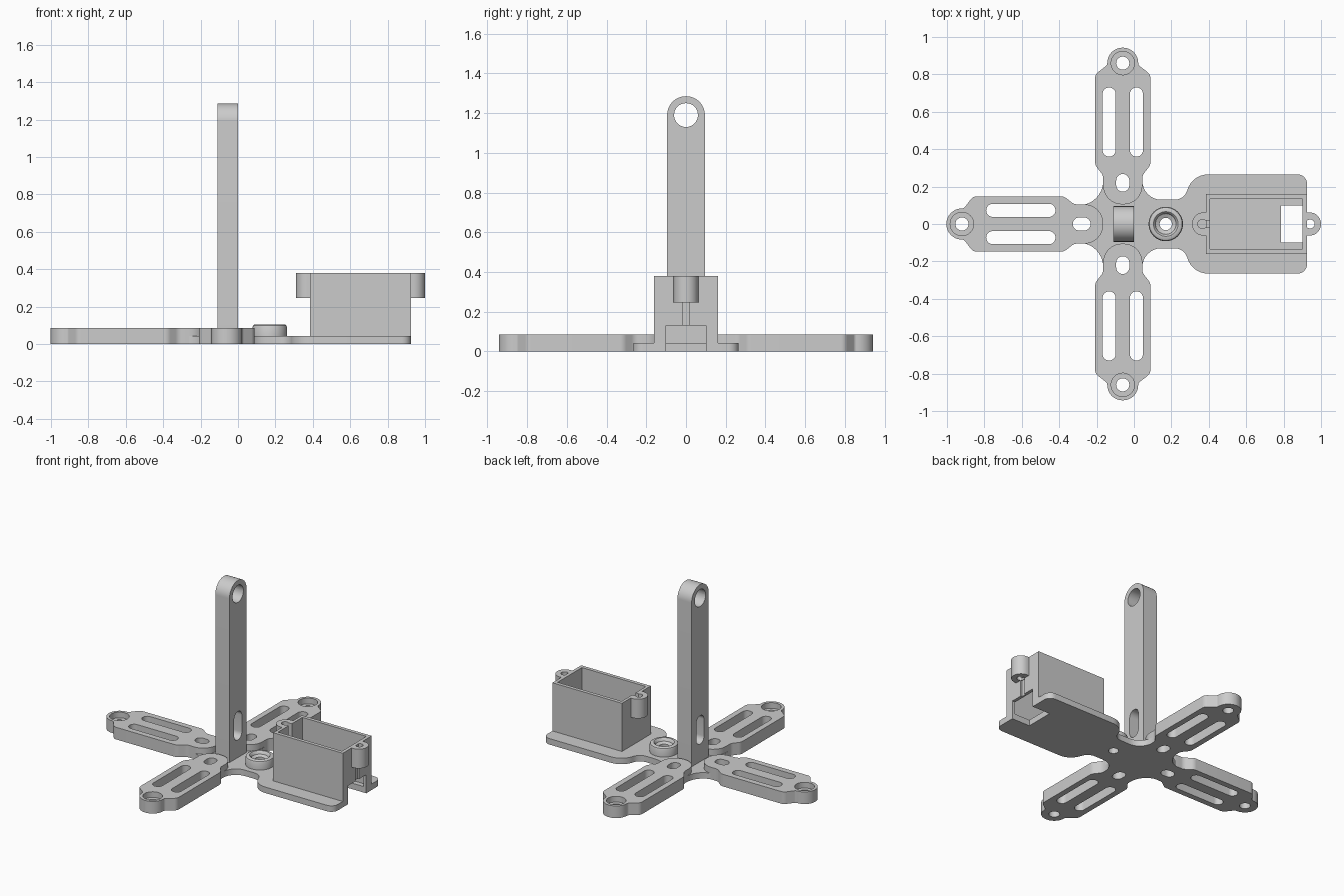
import bpy, bmesh, math
from mathutils import Matrix, Vector

cube = bpy.data.objects.get("Cube")
if cube:
    bpy.data.objects.remove(cube)

grey = bpy.data.materials.new("plain_grey")
grey.use_nodes = True
grey.diffuse_color = (0.6, 0.6, 0.6, 1)
grey.node_tree.nodes["Principled BSDF"].inputs["Base Color"].default_value = grey.diffuse_color

HUB_X = -0.06


def rounded(points, steps=8):
    """Closed outline from (x, y, radius) corners."""
    out = []
    for i, (x, y, r) in enumerate(points):
        p = Vector((x, y))
        a = (Vector(points[i - 1][:2]) - p).normalized()
        b = (Vector(points[(i + 1) % len(points)][:2]) - p).normalized()
        if r == 0:
            out.append(p)
            continue
        half = a.angle(b) / 2
        centre = p + (a + b).normalized() * r / math.sin(half)
        start = (p + a * r / math.tan(half) - centre).normalized()
        end = (p + b * r / math.tan(half) - centre).normalized()
        for k in range(steps + 1):
            out.append(centre + start.slerp(end, k / steps) * r)
    return out


def mirrored(half):
    return rounded(half + [(x, -y, r) for x, y, r in reversed(half)])


def slot(x, y, w, h):
    r = min(w, h) / 2 * 0.99
    w, h = w / 2, h / 2
    return rounded([(x - w, y - h, r), (x + w, y - h, r), (x + w, y + h, r), (x - w, y + h, r)])


def rect(x0, x1, y):
    return rounded([(x0, -y, 0), (x1, -y, 0), (x1, y, 0), (x0, y, 0)])


def finish(obj):
    obj.data.materials.clear()
    obj.data.materials.append(grey)
    bpy.ops.object.select_all(action="DESELECT")
    obj.select_set(True)
    bpy.context.view_layer.objects.active = obj
    bpy.ops.object.shade_smooth_by_angle(angle=math.radians(35))


def plate(name, outlines, z0, z1, matrix=Matrix()):
    """Extruded plate; every outline after the first is a hole."""
    curve = bpy.data.curves.new(name, "CURVE")
    curve.dimensions, curve.fill_mode = "2D", "BOTH"
    curve.extrude = (z1 - z0) / 2
    for line in outlines:
        s = curve.splines.new("POLY")
        s.points.add(len(line) - 1)
        for point, co in zip(s.points, line):
            point.co = (co.x, co.y, 0, 1)
        s.use_cyclic_u = True
    temp = bpy.data.objects.new(name + "_curve", curve)
    mesh = bpy.data.meshes.new_from_object(temp)
    bpy.data.objects.remove(temp)
    mesh.name = name
    bm = bmesh.new()
    bm.from_mesh(mesh)
    bmesh.ops.remove_doubles(bm, verts=bm.verts, dist=0.0002)
    bmesh.ops.translate(bm, verts=bm.verts, vec=(0, 0, (z0 + z1) / 2))
    bmesh.ops.transform(bm, verts=bm.verts, matrix=matrix)
    bmesh.ops.recalc_face_normals(bm, faces=bm.faces)
    if bm.calc_volume(signed=True) < 0:
        bmesh.ops.reverse_faces(bm, faces=bm.faces)
    bm.to_mesh(mesh)
    bm.free()
    obj = bpy.data.objects.new(name, mesh)
    bpy.context.collection.objects.link(obj)
    finish(obj)
    return obj


def cut(obj, cutter):
    mod = obj.modifiers.new("cut", "BOOLEAN")
    mod.operation, mod.solver, mod.object = "DIFFERENCE", "EXACT", cutter
    bpy.context.view_layer.update()
    graph = bpy.context.evaluated_depsgraph_get()
    obj.data = bpy.data.meshes.new_from_object(obj.evaluated_get(graph))
    obj.modifiers.clear()
    bpy.data.objects.remove(cutter)
    finish(obj)


# Base plate: hub with concave corners, neck and wide tray
base_half = [(-0.33, 0.1, 0.03), (-0.165, 0.1, 0.13), (-0.165, 0.27, 0.03),
             (0.045, 0.27, 0.03), (0.045, 0.13, 0.1), (0.27, 0.13, 0.07),
             (0.31, 0.265, 0.115), (0.925, 0.265, 0.05), (0.925, 0.1, 0), (0.785, 0.1, 0)]
reach = 0.22
hub_holes = [slot(HUB_X - reach, 0, 0.095, 0.07), slot(HUB_X, reach, 0.07, 0.095),
             slot(HUB_X, -reach, 0.07, 0.095), slot(0.17, 0, 0.066, 0.066)]
plate("base_plate", [mirrored(base_half)] + hub_holes, 0, 0.042)

# Three slotted arms, each with a recessed seat in its tip hole
arm_half = [(0.105, 0.105, 0.1), (0.26, 0.105, 0.05), (0.315, 0.148, 0.05),
            (0.8, 0.148, 0.04), (0.85, 0.083, 0.02), (0.943, 0.083, 0.082)]
bore = slot(0.86, 0, 0.125, 0.125)
for name, turn in (("back_arm", 90), ("right_arm", 180), ("front_arm", 270)):
    place = Matrix.Translation((HUB_X, 0, 0)) @ Matrix.Rotation(math.radians(turn), 4, "Z")
    holes = [slot(0.545, s * 0.073, 0.37, 0.07) for s in (-1, 1)]
    holes += [slot(reach, 0, 0.095, 0.07), bore]
    plate(name, [mirrored(arm_half)] + holes, 0, 0.085, place)
    plate(name + "_seat", [bore, slot(0.86, 0, 0.07, 0.07)], 0, 0.045, place)

# Upright post with round top, eye and low cable slot
stand = Matrix(((0, 0, 1, 0), (1, 0, 0, 0), (0, 1, 0, 0), (0, 0, 0, 1)))
post_outline = rounded([(-0.095, 0.02, 0), (0.095, 0.02, 0),
                        (0.095, 1.285, 0.0945), (-0.095, 1.285, 0.0945)], 14)
plate("post", [post_outline, slot(0, 1.19, 0.12, 0.12), slot(0, 0.265, 0.085, 0.2)],
      -0.11, 0, stand)

# Round cable ring on the neck
bm = bmesh.new()
profile = [(0.033, 0.04), (0.033, 0.075), (0.055, 0.085), (0.06, 0.1), (0.066, 0.105),
           (0.08, 0.105), (0.088, 0.1), (0.092, 0.09), (0.092, 0.04)]
verts = [bm.verts.new((0.17 + r, 0, z)) for r, z in profile]
edges = [bm.edges.new(pair) for pair in zip(verts, verts[1:])]
bmesh.ops.spin(bm, geom=verts + edges, cent=(0.17, 0, 0), axis=(0, 0, 1),
               angle=math.tau, steps=40)
bmesh.ops.remove_doubles(bm, verts=bm.verts, dist=0.0002)
bmesh.ops.recalc_face_normals(bm, faces=bm.faces)
mesh = bpy.data.meshes.new("neck_ring")
bm.to_mesh(mesh)
bm.free()
ring = bpy.data.objects.new("neck_ring", mesh)
bpy.context.collection.objects.link(ring)
finish(ring)

# Open box with a cable opening and a shallow groove in its end wall
box = plate("box_walls", [rect(0.385, 0.925, 0.16), rect(0.405, 0.902, 0.135)], 0.04, 0.38)
cut(box, plate("opening", [rect(0.785, 1.1, 0.1)], 0, 0.13))
cut(box, plate("end_groove", [rect(0.914, 0.95, 0.018)], 0.12, 0.26))
cut(box, plate("inner_slit", [rect(0.36, 0.42, 0.018)], 0.245, 0.5))

# Screw ears on both ends of the box
for name, wall, tip, hole in (("inner_ear", 0.392, 0.31, 0.365), ("outer_ear", 0.915, 1.0, 0.942)):
    outline = mirrored([(wall, 0.062, 0), (tip, 0.062, 0.0615)])
    ear = plate(name, [outline, slot(hole, 0, 0.048, 0.048)], 0.245, 0.38)
    if name == "inner_ear":
        cut(ear, plate("ear_slit", [rect(hole, 0.41, 0.018)], 0.2, 0.5))
